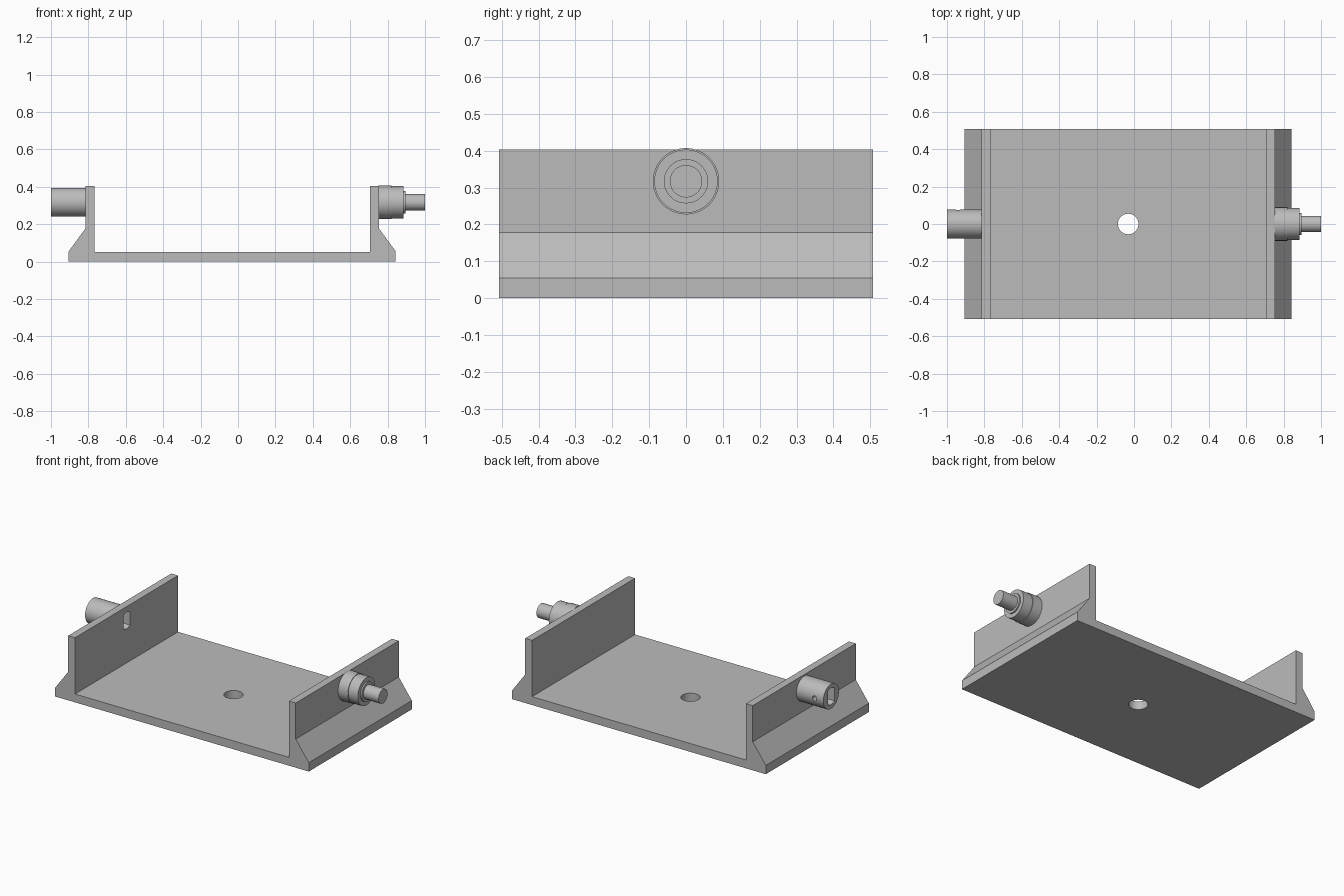
import bpy, bmesh
from math import cos, sin, pi, asin
from mathutils import Matrix

cube = bpy.data.objects.get("Cube")
if cube:
    bpy.data.objects.remove(cube)

grey = bpy.data.materials.new("plain_grey")
grey.use_nodes = True
grey.diffuse_color = (0.5, 0.5, 0.5, 1)
grey.node_tree.nodes["Principled BSDF"].inputs["Base Color"].default_value = (0.5, 0.5, 0.5, 1)

AXLE_Z = 0.317
MID_X = -0.031


def finish(name, bm):
    bmesh.ops.recalc_face_normals(bm, faces=bm.faces)
    mesh = bpy.data.meshes.new(name)
    bm.to_mesh(mesh)
    bm.free()
    obj = bpy.data.objects.new(name, mesh)
    bpy.context.collection.objects.link(obj)
    mesh.materials.append(grey)
    return obj


def prism(name, points, offset):
    """Closed outline swept along an offset."""
    bm = bmesh.new()
    face = bm.faces.new([bm.verts.new(p) for p in points])
    swept = bmesh.ops.extrude_face_region(bm, geom=[face], use_keep_orig=True)
    moved = [g for g in swept["geom"] if isinstance(g, bmesh.types.BMVert)]
    bmesh.ops.translate(bm, verts=moved, vec=offset)
    return finish(name, bm)


def turned(name, profile, sides=48):
    """Stepped solid turned about the axle line from (x, radius) pairs."""
    bm = bmesh.new()
    rings = [[bm.verts.new((x, r * cos(2 * pi * i / sides),
                            AXLE_Z + r * sin(2 * pi * i / sides)))
              for i in range(sides)] for x, r in profile]
    for a, b in zip(rings, rings[1:]):
        for i in range(sides):
            j = (i + 1) % sides
            bm.faces.new((a[i], a[j], b[j], b[i]))
    bm.faces.new(rings[0])
    bm.faces.new(rings[-1])
    return finish(name, bm)


def drill(name, radius, depth, matrix):
    bm = bmesh.new()
    bmesh.ops.create_cone(bm, cap_ends=True, segments=40, radius1=radius,
                          radius2=radius, depth=depth, matrix=matrix)
    return finish(name, bm)


def cut(obj, cutter):
    mod = obj.modifiers.new("cut", 'BOOLEAN')
    mod.operation = 'DIFFERENCE'
    mod.solver = 'EXACT'
    mod.object = cutter
    cutter.hide_render = True
    bpy.context.view_layer.update()
    result = bpy.data.meshes.new_from_object(
        obj.evaluated_get(bpy.context.evaluated_depsgraph_get()))
    obj.modifiers.clear()
    obj.data = result


# Channel tray: mirrored half outline swept front to back
half = [(0.874, 0), (0.874, 0.055), (0.784, 0.178), (0.784, 0.403),
        (0.737, 0.403), (0.737, 0.052)]
outline = half + [(-x, z) for x, z in reversed(half)]
tray = prism("channel_tray", [(MID_X + x, -0.507, z) for x, z in outline], (0, 1.014, 0))

# Left-hand socket and right-hand stepped bearing with its shaft
socket = turned("socket_barrel", [(-1, 0.077), (-0.814, 0.077)])
bearing = turned("bearing_and_shaft", [
    (0.752, 0.09), (0.82, 0.09), (0.82, 0.086), (0.886, 0.086),
    (0.886, 0.06), (0.895, 0.06), (0.895, 0.044), (1, 0.044)])

# Flat-sided bore through the socket and its wall
r, flat = 0.052, 0.032
start = asin(flat / r)
arc = [(r * sin(t), r * cos(t)) for t in [start * (i / 6 - 1) for i in range(13)]]
slot = arc + [(-y, -z) for y, z in arc]
bore = prism("bore_cutter", [(-1.1, y, AXLE_Z + z) for y, z in slot], (0.4, 0, 0))
screw = drill("screw_cutter", 0.015, 0.1,
              Matrix.Translation((-0.94, 0.07, AXLE_Z)) @ Matrix.Rotation(pi / 2, 4, 'X'))
floor_hole = drill("floor_cutter", 0.055, 0.3, Matrix.Translation((MID_X, 0, 0.03)))

cut(tray, floor_hole)
cut(tray, bore)
cut(socket, bore)
cut(socket, screw)
for cutter in (floor_hole, bore, screw):
    bpy.data.objects.remove(cutter)

# Smooth round surfaces, crisp edges
for obj in (tray, socket, bearing):
    bpy.ops.object.select_all(action='DESELECT')
    obj.select_set(True)
    bpy.context.view_layer.objects.active = obj
    bpy.ops.object.shade_smooth_by_angle(angle=pi / 6)
